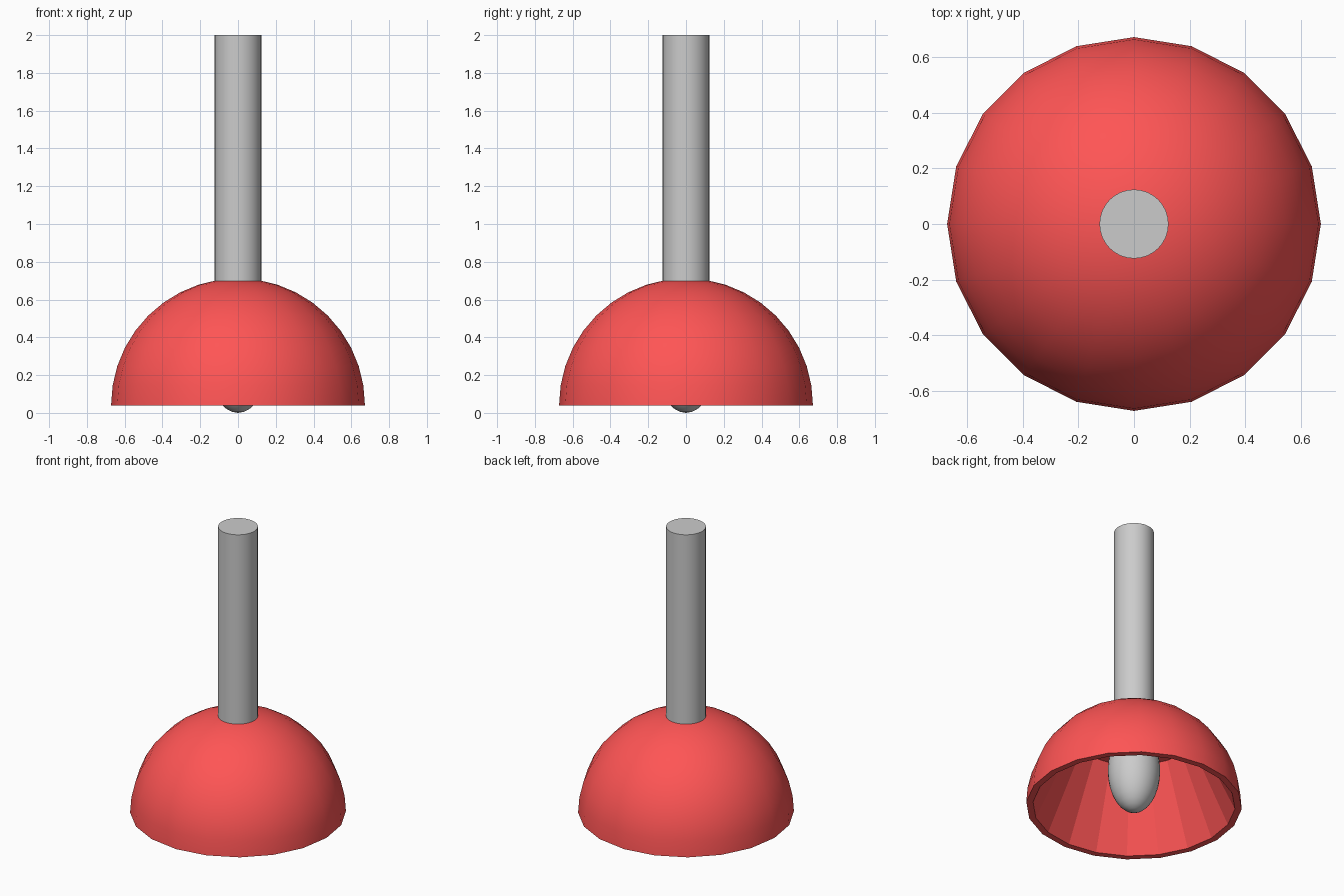
import bpy, bmesh
from math import sin, cos, pi, radians

if "Cube" in bpy.data.objects:
    bpy.data.objects.remove(bpy.data.objects["Cube"])

def lathe(name, profile, sides, smooth_bands, color=None):
    """Revolve (radius, z) points about z; bands listed in smooth_bands shade smooth."""
    bm = bmesh.new()
    rings = []
    for r, z in profile:
        if r < 1e-5:
            rings.append([bm.verts.new((0, 0, z))])
        else:
            rings.append([bm.verts.new((r * cos(2 * pi * i / sides), r * sin(2 * pi * i / sides), z))
                          for i in range(sides)])
    for b, (lo, hi) in enumerate(zip(rings, rings[1:])):
        for i in range(sides):
            j = (i + 1) % sides
            if len(lo) == 1:
                face = bm.faces.new((lo[0], hi[j], hi[i]))
            elif len(hi) == 1:
                face = bm.faces.new((lo[i], lo[j], hi[0]))
            else:
                face = bm.faces.new((lo[i], lo[j], hi[j], hi[i]))
            face.smooth = b in smooth_bands
    bmesh.ops.recalc_face_normals(bm, faces=bm.faces)
    mesh = bpy.data.meshes.new(name)
    bm.to_mesh(mesh)
    bm.free()
    obj = bpy.data.objects.new(name, mesh)
    bpy.context.collection.objects.link(obj)
    if color:
        mat = bpy.data.materials.new(name + "_red")
        mat.diffuse_color = color
        mat.use_nodes = True
        mat.node_tree.nodes["Principled BSDF"].inputs["Base Color"].default_value = mat.diffuse_color
        mesh.materials.append(mat)
    return obj

# Shade: conical faceted recess, flat rim, smooth hemispherical outside
RIM_Z, RADIUS = 0.04, 0.672
inside = [(0, 0.555), (0.39, 0.555), (0.63, RIM_Z)]
outside = [(RADIUS * cos(radians(9 * k)), RIM_Z + RADIUS * sin(radians(9 * k))) for k in range(11)]
lathe("lamp_shade", inside + outside, 20, range(3, 13), (1.0, 0.09, 0.09, 1))

# Hanging rod
lathe("hanging_rod", [(0, 0.6), (0.124, 0.6), (0.124, 2.0), (0, 2.0)], 32, {1})

# Bulb: stretched sphere peeking just below the rim
N = 16
bulb = [(0.163 * sin(pi * k / N), 0.29 - 0.29 * cos(pi * k / N)) for k in range(N + 1)]
lathe("bulb", bulb, 32, range(N))
